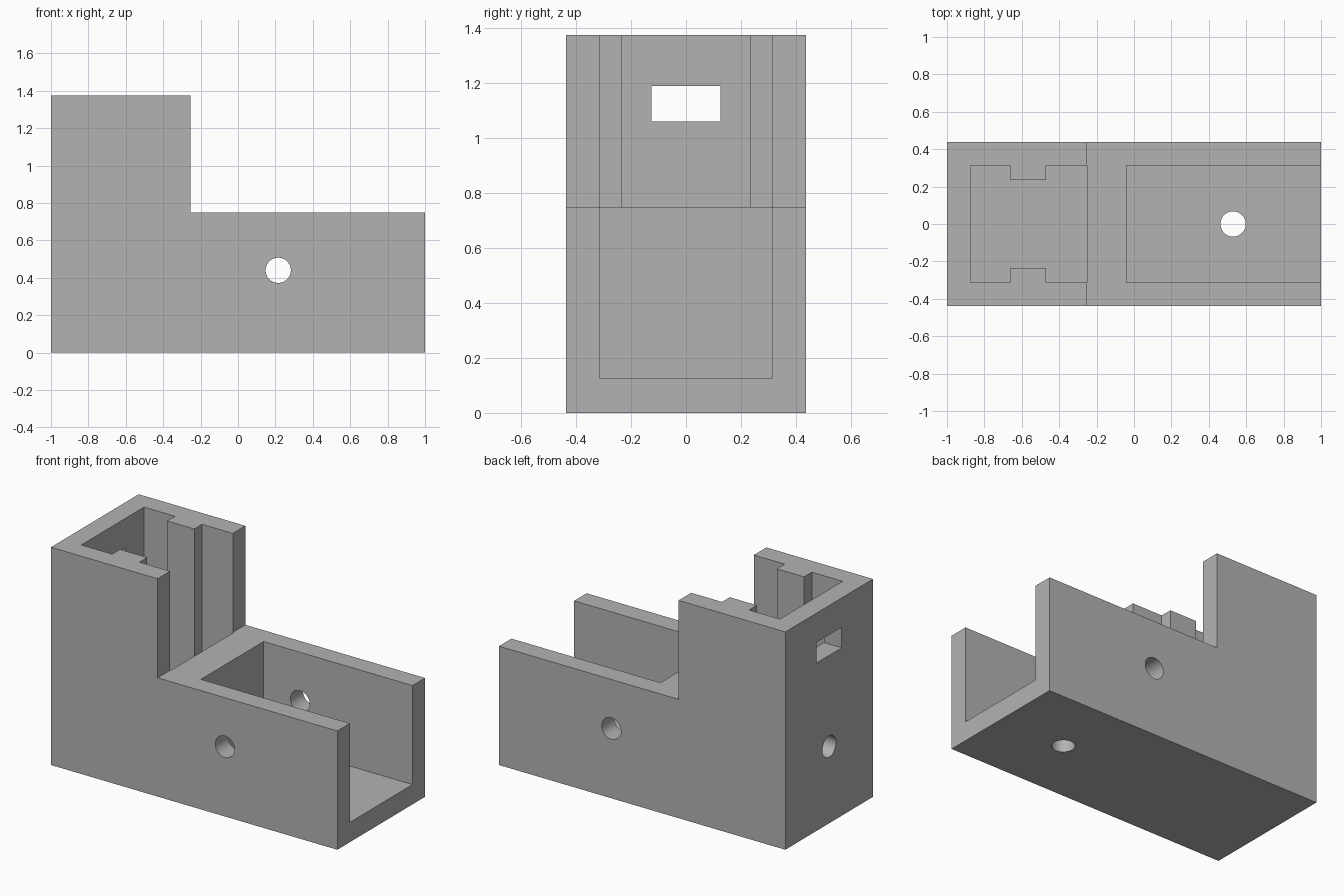
import bpy, bmesh
from mathutils import Vector, Matrix

cube = bpy.data.objects.get("Cube")
if cube:
    bpy.data.objects.remove(cube, do_unlink=True)

grey = bpy.data.materials.new("plain grey")
grey.use_nodes = True
colour = (0.45, 0.45, 0.45, 1)
grey.diffuse_color = colour
grey.node_tree.nodes["Principled BSDF"].inputs["Base Color"].default_value = colour

HALF_W, WALL = 0.4375, 0.125
INNER = HALF_W - WALL
STEP_Z, TOP_Z = 0.75, 1.375


def prism(name, points, direction):
    """Extrude a closed polygon along a direction."""
    bm = bmesh.new()
    face = bm.faces.new([bm.verts.new(p) for p in points])
    ext = bmesh.ops.extrude_face_region(bm, geom=[face])
    verts = [v for v in ext["geom"] if isinstance(v, bmesh.types.BMVert)]
    bmesh.ops.translate(bm, verts=verts, vec=Vector(direction))
    bmesh.ops.recalc_face_normals(bm, faces=bm.faces)
    return finish(name, bm)


def finish(name, bm):
    mesh = bpy.data.meshes.new(name)
    bm.to_mesh(mesh)
    bm.free()
    mesh.materials.append(grey)
    obj = bpy.data.objects.new(name, mesh)
    bpy.context.collection.objects.link(obj)
    return obj


def box(name, x, y, z):
    base = [(x[0], y[0], z[0]), (x[1], y[0], z[0]), (x[1], y[1], z[0]), (x[0], y[1], z[0])]
    return prism(name, base, (0, 0, z[1] - z[0]))


def drill(name, centre, axis, length):
    bm = bmesh.new()
    turn = Vector((0, 0, 1)).rotation_difference(Vector(axis)).to_matrix().to_4x4()
    bmesh.ops.create_cone(bm, cap_ends=True, segments=48, radius1=0.0675, radius2=0.0675,
                          depth=length, matrix=Matrix.Translation(centre) @ turn)
    return finish(name, bm)


# Stepped outer body
outline = [(-1, 0), (1, 0), (1, STEP_Z), (-0.255, STEP_Z), (-0.255, TOP_Z), (-1, TOP_Z)]
body = prism("stepped_housing", [(x, -HALF_W, z) for x, z in outline], (0, 2 * HALF_W, 0))

# Tower cavity, narrowed by a guide rib on each side
side = [(-0.875, INNER), (-0.66, INNER), (-0.66, 0.235), (-0.47, 0.235),
        (-0.47, INNER), (-0.25, INNER)]
ring = side + [(x, -y) for x, y in reversed(side)]
cutters = [
    prism("tower_cavity_cutter", [(x, y, WALL) for x, y in ring], (0, 0, 1.5)),
    # Open-ended channel
    box("channel_cutter", (-0.04, 1.2), (-INNER, INNER), (WALL, 1)),
    # Slot and round holes
    box("end_slot_cutter", (-1.1, -0.8), (-0.125, 0.125), (1.06, 1.19)),
    drill("cross_hole_cutter", (0.215, 0, 0.44), (0, 1, 0), 1.2),
    drill("floor_hole_cutter", (0.53, 0, 0), (0, 0, 1), 0.5),
    drill("end_hole_cutter", (-1, 0, 0.485), (1, 0, 0), 0.4),
]

# Cut everything out of the body
for cutter in cutters:
    mod = body.modifiers.new(cutter.name, "BOOLEAN")
    mod.operation = "DIFFERENCE"
    mod.solver = "EXACT"
    mod.object = cutter
bpy.context.view_layer.objects.active = body
body.select_set(True)
for mod in list(body.modifiers):
    bpy.ops.object.modifier_apply(modifier=mod.name)
for cutter in cutters:
    bpy.data.objects.remove(cutter, do_unlink=True)

# Smooth hole walls, sharp edges elsewhere
bpy.ops.object.select_all(action="DESELECT")
body.select_set(True)
bpy.ops.object.shade_smooth_by_angle()
